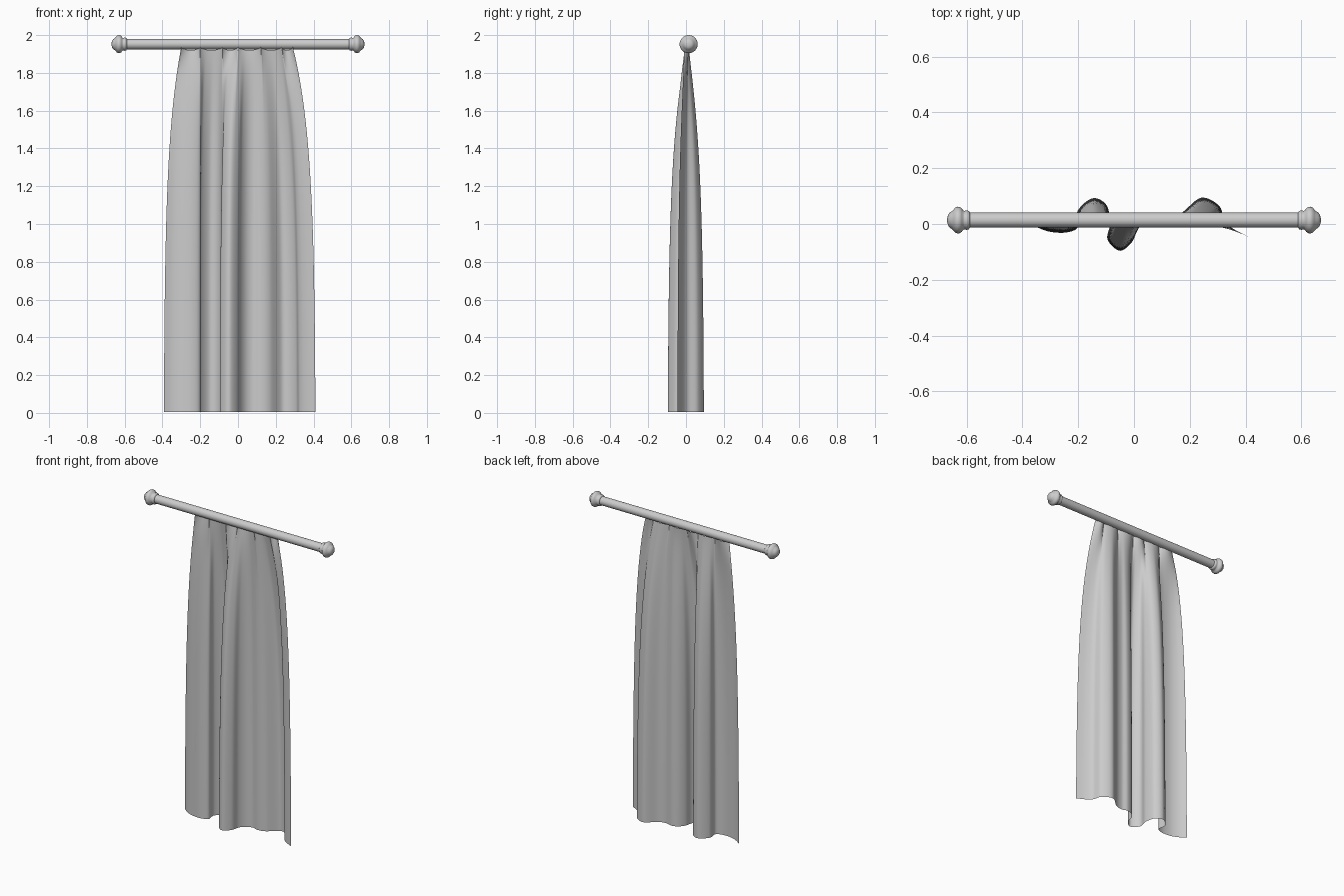
import bpy, bmesh, math
from mathutils import Vector

if "Cube" in bpy.data.objects:
    bpy.data.objects.remove(bpy.data.objects["Cube"])

ROD_Y, ROD_Z, ROD_R = 0.014, 1.952, 0.027


def finish(bm, name, angle=40):
    mesh = bpy.data.meshes.new(name)
    bm.to_mesh(mesh)
    bm.free()
    ob = bpy.data.objects.new(name, mesh)
    bpy.context.collection.objects.link(ob)
    bpy.ops.object.select_all(action='DESELECT')
    ob.select_set(True)
    bpy.context.view_layer.objects.active = ob
    bpy.ops.object.shade_smooth_by_angle(angle=math.radians(angle))
    return ob


def lathe(name, profile, sides=32):
    """Turn (x, radius) points around the rod axis and close the ends."""
    bm = bmesh.new()
    rings = []
    for x, r in profile:
        rings.append([bm.verts.new((x, ROD_Y + r * math.cos(2 * math.pi * i / sides),
                                    ROD_Z + r * math.sin(2 * math.pi * i / sides)))
                      for i in range(sides)])
    for a, b in zip(rings, rings[1:]):
        for i in range(sides):
            j = (i + 1) % sides
            bm.faces.new((a[i], a[j], b[j], b[i]))
    bm.faces.new(rings[0])
    bm.faces.new(rings[-1])
    bmesh.ops.recalc_face_normals(bm, faces=bm.faces)
    return finish(bm, name)


def smooth_path(pts, steps=12):
    """Catmull-Rom curve through the points."""
    p = [pts[0]] + pts + [pts[-1]]
    out = []
    for k in range(1, len(p) - 2):
        a, b, c, d = p[k - 1:k + 3]
        for i in range(steps):
            t = i / steps
            out.append(0.5 * (2 * b + (c - a) * t + (2 * a - 5 * b + 4 * c - d) * t * t
                              + (3 * b - a - 3 * c + d) * t ** 3))
    return out + [pts[-1]]


def resample(path, n):
    """Evenly spaced points along a polyline."""
    run = [0.0]
    for a, b in zip(path, path[1:]):
        run.append(run[-1] + (b - a).length)
    out, k = [], 0
    for i in range(n + 1):
        d = run[-1] * i / n
        while k < len(path) - 2 and run[k + 1] < d:
            k += 1
        out.append(path[k].lerp(path[k + 1], (d - run[k]) / (run[k + 1] - run[k])))
    return out


# Rod
lathe("curtain_rod", [(-0.6, ROD_R), (0.6, ROD_R)])

# Turned finials at both ends
FINIAL = [(0.588, 0.028), (0.592, 0.033), (0.600, 0.035), (0.607, 0.033), (0.611, 0.034),
          (0.617, 0.042), (0.624, 0.047), (0.632, 0.048), (0.640, 0.045), (0.646, 0.038),
          (0.652, 0.032), (0.660, 0.027), (0.666, 0.019), (0.669, 0.008)]
for side, label in ((-1, "left"), (1, "right")):
    lathe(label + "_finial", [(side * x, r) for x, r in FINIAL])

# Curtain: hem outline seen from above, gathered towards the rod
HEM = [(-0.392, 0.020), (-0.35, -0.010), (-0.30, -0.028), (-0.24, -0.030), (-0.20, -0.010),
       (-0.203, 0.045), (-0.15, 0.092), (-0.10, 0.070), (-0.085, 0.005), (-0.095, -0.055),
       (-0.05, -0.096), (-0.004, -0.060), (0.010, -0.010), (0.04, 0.025), (0.08, 0.038),
       (0.12, 0.028), (0.17, 0.040), (0.24, 0.094), (0.305, 0.065), (0.325, 0.010),
       (0.36, -0.020), (0.41, -0.045)]
PINCHES = [-0.30, -0.20, -0.083, 0.0, 0.12, 0.23, 0.29]
COLS, ROWS = 160, 60
hem = resample(smooth_path([Vector(p) for p in HEM]), COLS)

bm = bmesh.new()
grid = []
for r in range(ROWS + 1):
    t = (r / ROWS) ** 1.5
    spread = (1 - math.exp(-4 * t)) / (1 - math.exp(-4))
    row = []
    for c, h in enumerate(hem):
        top_x = -0.30 + 0.59 * c / COLS
        # Scalloped heading: high and forward at each pinch, sagging between
        k = max(i for i in range(6) if PINCHES[i] <= top_x + 1e-6)
        w = (top_x - PINCHES[k]) / (PINCHES[k + 1] - PINCHES[k])
        sag = abs(math.sin(math.pi * w)) ** 0.6
        top_y = 0.004 + (0.026 * sag - 0.014) * math.exp(-9 * t)
        top_z = 1.938 - 0.018 * sag
        row.append(bm.verts.new((top_x + (h.x - top_x) * spread,
                                 top_y + (h.y - top_y) * spread,
                                 top_z + (0.004 - top_z) * t)))
    grid.append(row)
for a, b in zip(grid, grid[1:]):
    for c in range(COLS):
        bm.faces.new((a[c], b[c], b[c + 1], a[c + 1]))
finish(bm, "curtain", 80)
